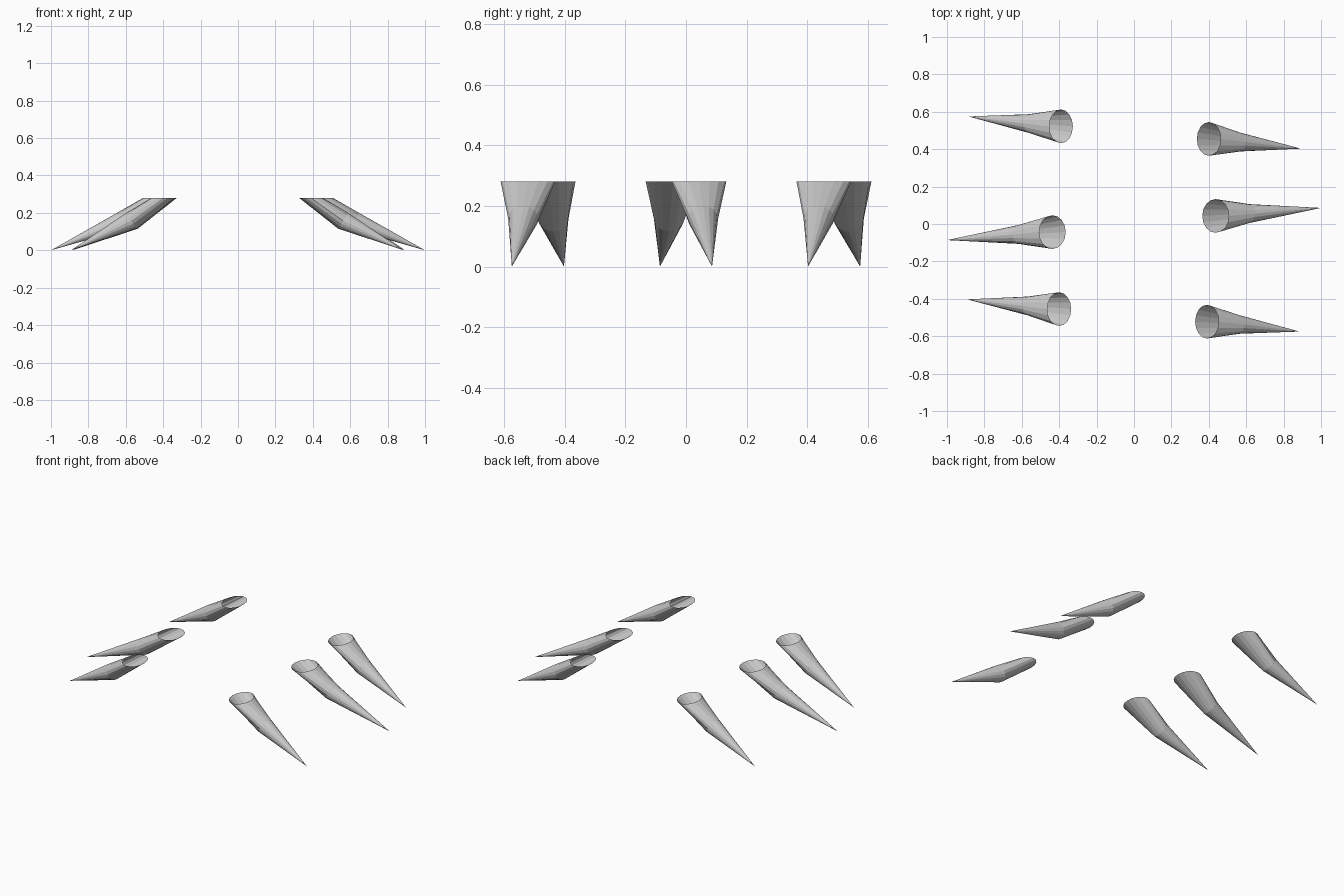
import bpy, bmesh
from math import sin, cos, pi

if "Cube" in bpy.data.objects:
    bpy.data.objects.remove(bpy.data.objects["Cube"])

SIDES = 16
TOP_Z = 0.28


def leg(name, top, mid, tip, rx, s):
    """Open tapered leg: level rim, tilted knee ring, pointed foot."""
    bm = bmesh.new()
    rim, knee = [], []
    for i in range(SIDES):
        a = 2 * pi * i / SIDES
        c, d = cos(a), sin(a)
        rim.append(bm.verts.new((s * (top[0] + rx * c), s * (top[1] + 0.09 * d), TOP_Z)))
        knee.append(bm.verts.new((s * (mid[0] + 0.027 * c), s * (mid[1] + 0.05 * d), 0.158 + 0.042 * c)))
    foot = bm.verts.new((s * tip[0], s * tip[1], 0))
    for i in range(SIDES):
        j = (i + 1) % SIDES
        bm.faces.new((rim[i], knee[i], knee[j], rim[j]))
        bm.faces.new((knee[i], foot, knee[j]))
    bmesh.ops.recalc_face_normals(bm, faces=bm.faces)
    me = bpy.data.meshes.new(name)
    bm.to_mesh(me)
    bm.free()
    bpy.context.collection.objects.link(bpy.data.objects.new(name, me))


# rim centre, knee centre, foot point, rim half width
LEGS = {
    "front": ((0.39, -0.522), (0.562, -0.537), (0.885, -0.575), 0.063),
    "middle": ((0.436, 0.043), (0.62, 0.056), (1.0, 0.086), 0.071),
    "rear": ((0.40, 0.455), (0.57, 0.438), (0.893, 0.403), 0.064),
}

# The left legs are the right legs turned half a turn about z
OPPOSITE = {"front": "rear", "middle": "middle", "rear": "front"}
for pos, data in LEGS.items():
    leg(pos + "_right_leg", *data, 1)
    leg(OPPOSITE[pos] + "_left_leg", *data, -1)
